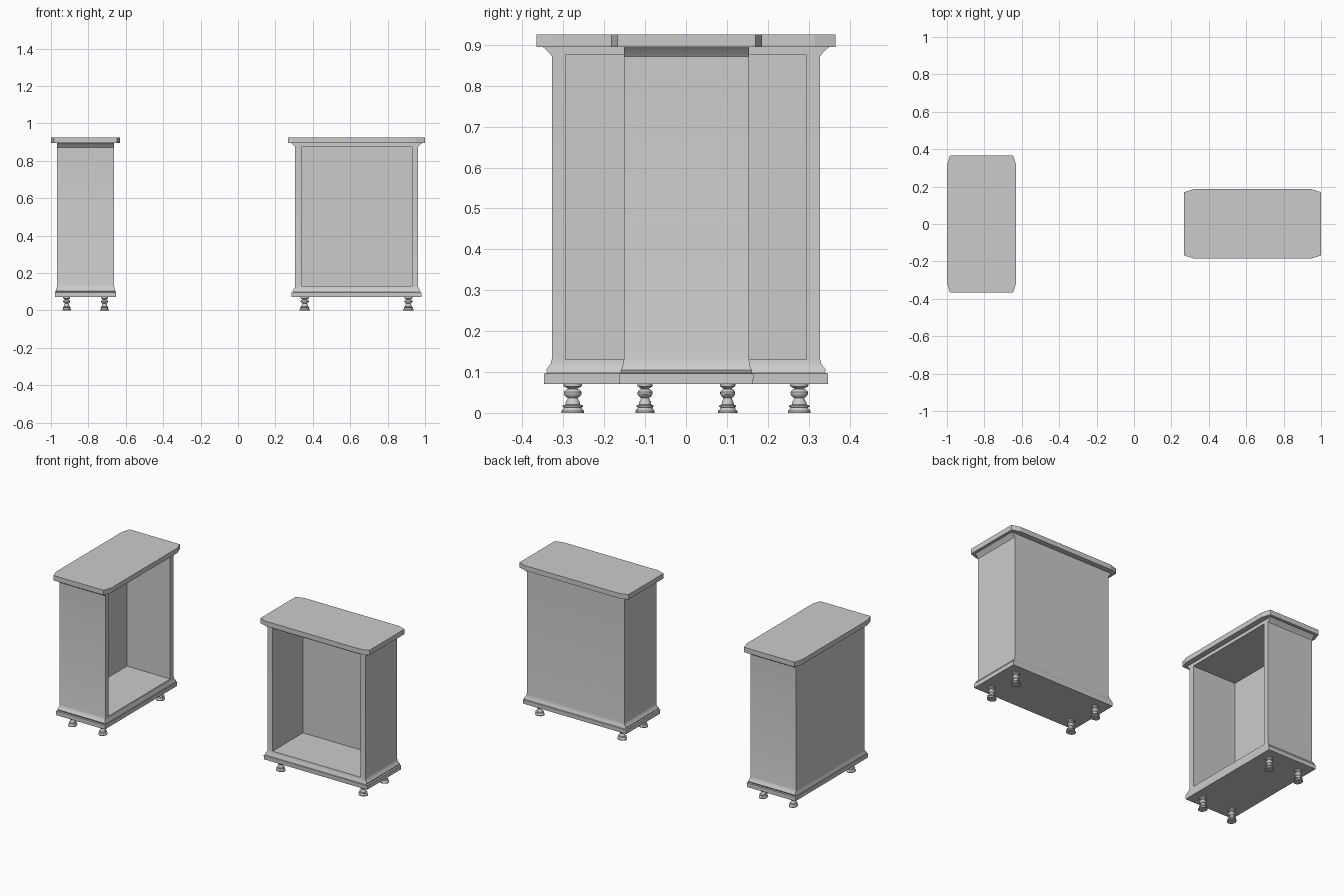
import bpy, bmesh, math
from mathutils import Matrix

if "Cube" in bpy.data.objects:
    bpy.data.objects.remove(bpy.data.objects["Cube"])


def make_object(name, bm, matrix, smooth=False):
    bmesh.ops.recalc_face_normals(bm, faces=bm.faces[:])
    mesh = bpy.data.meshes.new(name)
    bm.to_mesh(mesh)
    bm.free()
    obj = bpy.data.objects.new(name, mesh)
    bpy.context.collection.objects.link(obj)
    obj.matrix_world = matrix
    if smooth:
        bpy.ops.object.select_all(action='DESELECT')
        obj.select_set(True)
        bpy.context.view_layer.objects.active = obj
        bpy.ops.object.shade_smooth_by_angle(angle=math.radians(35))
    return obj


def loft(rings):
    """Skin a stack of closed rings and cap both ends."""
    bm = bmesh.new()
    loops = [[bm.verts.new(p) for p in ring] for ring in rings]
    for a, b in zip(loops, loops[1:]):
        n = len(a)
        for i in range(n):
            j = (i + 1) % n
            bm.faces.new((a[i], a[j], b[j], b[i]))
    bm.faces.new(loops[0])
    bm.faces.new(loops[-1])
    return bm


def rect(hx, hy, z):
    return [(-hx, -hy, z), (hx, -hy, z), (hx, hy, z), (-hx, hy, z)]


def octagon(hx, hy, cx, cy, z):
    return [(-hx + cx, -hy, z), (hx - cx, -hy, z), (hx, -hy + cy, z), (hx, hy - cy, z),
            (hx - cx, hy, z), (-hx + cx, hy, z), (-hx, hy - cy, z), (-hx, -hy + cy, z)]


def ellipse(r, z, sides=20):
    return [(0.028 * r * math.cos(2 * math.pi * i / sides),
             0.0235 * r * math.sin(2 * math.pi * i / sides), z) for i in range(sides)]


# half width, half depth, height: moulded base, straight body, flared neck
BODY = [(0.347, 0.163, 0.071), (0.347, 0.164, 0.096), (0.339, 0.161, 0.098),
        (0.342, 0.160, 0.105), (0.338, 0.157, 0.111), (0.331, 0.1545, 0.120),
        (0.328, 0.153, 0.132), (0.328, 0.153, 0.872), (0.333, 0.153, 0.879),
        (0.351, 0.153, 0.896)]

# relative radius, height of the turned foot
FOOT = [(1, 0), (1, 0.005), (0.82, 0.009), (0.76, 0.013), (0.88, 0.015), (0.88, 0.018),
        (0.66, 0.020), (0.58, 0.028), (0.42, 0.036), (0.62, 0.040), (0.78, 0.046),
        (0.78, 0.051), (0.62, 0.056), (0.42, 0.059), (0.50, 0.061), (0.78, 0.065),
        (0.80, 0.072)]


def cabinet(prefix, matrix):
    # hollow body, open at the front
    body = make_object(prefix + "_body", loft([rect(*b) for b in BODY]), matrix)
    y0, y1 = -0.25, 0.138
    hole = loft([[(x, y + (y0 + y1) / 2, z) for x, y, z in rect(0.295, (y1 - y0) / 2, z)]
                 for z in (0.130, 0.875)])
    cutter = make_object(prefix + "_opening_cutter", hole, matrix)
    cutter.hide_render = True
    mod = body.modifiers.new("opening", 'BOOLEAN')
    mod.operation = 'DIFFERENCE'
    mod.solver = 'EXACT'
    mod.object = cutter
    bpy.ops.object.select_all(action='DESELECT')
    body.select_set(True)
    bpy.context.view_layer.objects.active = body
    bpy.ops.object.modifier_apply(modifier=mod.name)
    bpy.ops.object.shade_smooth_by_angle(angle=math.radians(35))
    bpy.data.objects.remove(cutter)

    # top slab with clipped corners
    top = loft([octagon(0.366, 0.185, 0.05, 0.016, z) for z in (0.895, 0.925)])
    make_object(prefix + "_top", top, matrix)

    # four turned feet
    for sx in (-1, 1):
        for sy in (-1, 1):
            name = f"{prefix}_{'front' if sy < 0 else 'back'}_{'left' if sx < 0 else 'right'}_foot"
            place = matrix @ Matrix.Translation((sx * 0.277, sy * 0.101, 0))
            make_object(name, loft([ellipse(r, z) for r, z in FOOT]), place, smooth=True)


# right cabinet faces the front, left cabinet faces +x
cabinet("right_cabinet", Matrix.Translation((0.634, 0.001, 0)))
cabinet("left_cabinet", Matrix.Translation((-0.815, 0, 0)) @ Matrix.Rotation(math.pi / 2, 4, 'Z'))
